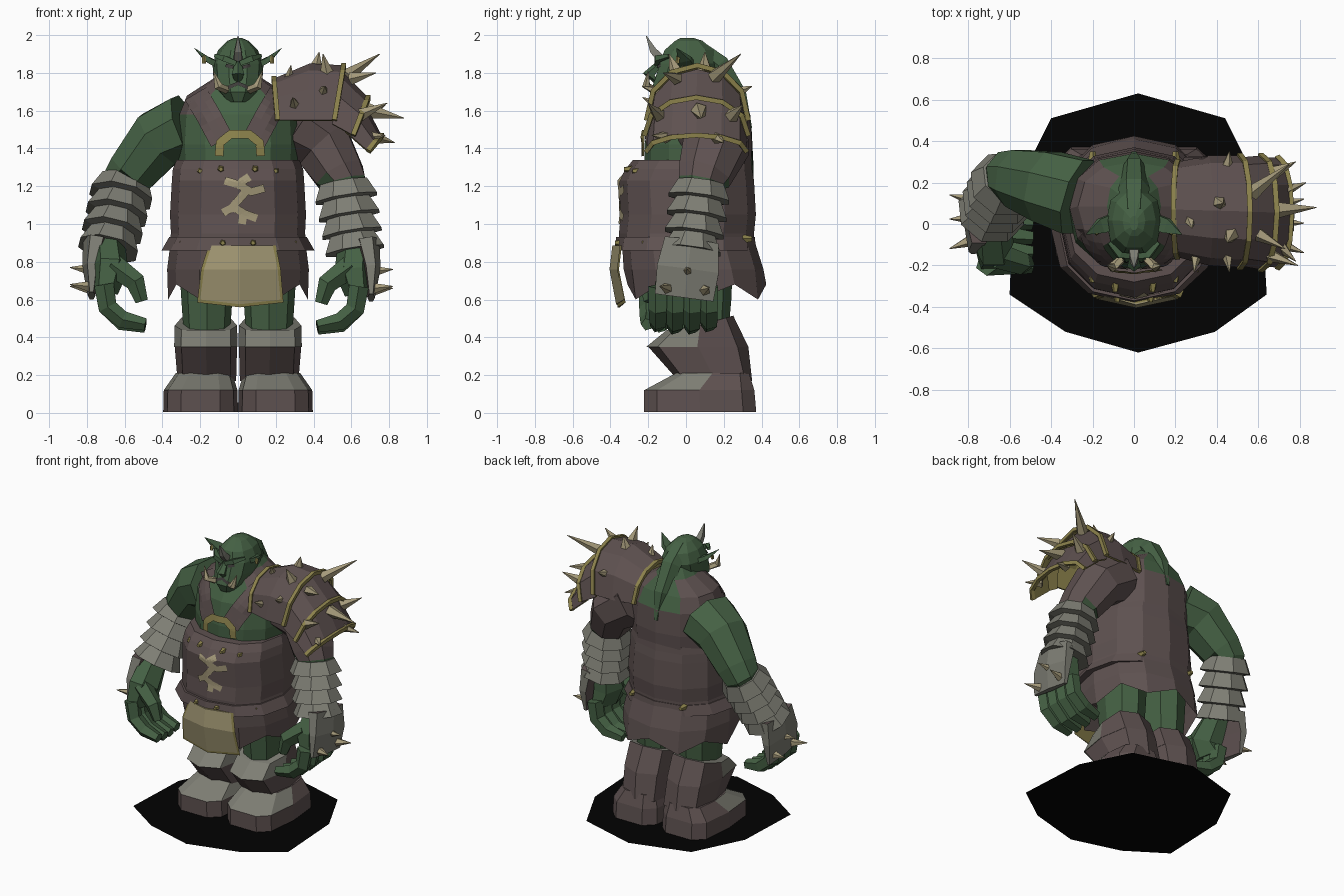
import bpy, bmesh, math
from mathutils import Vector as V
from mathutils.bvhtree import BVHTree

if "Cube" in bpy.data.objects:
    bpy.data.objects.remove(bpy.data.objects["Cube"])


def mat(name, r, g, b):
    m = bpy.data.materials.new(name)
    lin = lambda c: (c / 255 / 12.92) if c < 11 else ((c / 255 + .055) / 1.055) ** 2.4
    m.diffuse_color = (lin(r), lin(g), lin(b), 1)
    m.use_nodes = True
    m.node_tree.nodes["Principled BSDF"].inputs["Base Color"].default_value = m.diffuse_color
    return m


GREEN = mat("green skin", 69, 97, 68)
BROWN = mat("brown leather", 94, 81, 80)
GREY = mat("grey metal", 126, 126, 116)
BEIGE = mat("beige hide", 160, 150, 114)
GOLD = mat("olive gold trim", 140, 130, 76)
BONE = mat("pale bone", 165, 154, 122)
DARK = mat("dark iron", 62, 60, 58)
BLACK = mat("black base", 2, 2, 2)


def build(name, verts, faces, *mats, closed=True, rule=None):
    me = bpy.data.meshes.new(name)
    me.from_pydata([tuple(v) for v in verts], [], faces)
    for m in mats:
        me.materials.append(m)
    if closed:
        bm = bmesh.new()
        bm.from_mesh(me)
        bmesh.ops.recalc_face_normals(bm, faces=bm.faces)
        bm.to_mesh(me)
        bm.free()
    if rule:
        for p in me.polygons:
            p.material_index = rule(p.center, p.normal)
    ob = bpy.data.objects.new(name, me)
    bpy.context.collection.objects.link(ob)
    return ob


def loft(name, rings, *mats, rule=None, caps=True):
    n = len(rings[0])
    f = [(k * n + i, k * n + (i + 1) % n, (k + 1) * n + (i + 1) % n, (k + 1) * n + i)
         for k in range(len(rings) - 1) for i in range(n)]
    if caps:
        f += [tuple(range(n)), tuple(range((len(rings) - 1) * n, len(rings) * n))]
    return build(name, [p for r in rings for p in r], f, *mats, rule=rule)


def ring(z, rx, y0, y1, cx=0, n=12, e=.88, jag=0):
    # rounded horizontal outline between y0 and y1
    out = []
    for i in range(n):
        t = math.tau * i / n
        c, s = math.cos(t), math.sin(t)
        out.append(V((cx + rx * math.copysign(abs(c) ** e, c),
                      (y0 + y1) / 2 + (y1 - y0) / 2 * math.copysign(abs(s) ** e, s),
                      z + (jag if i % 2 else 0))))
    return out


def tube(name, pts, radii, *mats, n=6, ref=(0, 1, 0), rule=None):
    # radii: a number, or (along ref, across ref)
    pts = [V(p) for p in pts]
    rings = []
    for k, p in enumerate(pts):
        d = (pts[min(k + 1, len(pts) - 1)] - pts[max(k - 1, 0)]).normalized()
        u = V(ref) - d * d.dot(V(ref))
        u = u.normalized() if u.length > .05 else d.orthogonal().normalized()
        w = d.cross(u)
        r = radii[k] if isinstance(radii, list) else radii
        a, b = r if isinstance(r, tuple) else (r, r)
        rings.append([p + u * a * math.cos(math.tau * (i + .5) / n) + w * b * math.sin(math.tau * (i + .5) / n)
                      for i in range(n)])
    return loft(name, rings, *mats, rule=rule)


def spike(name, base, tip, r=.03, m=BONE):
    return tube(name, [base, tip], [r, .002], m, n=5)


def strip(name, target, path, width, m, off=.008):
    # band laid on the front of a target surface along an (x, z) path
    bvh = BVHTree.FromPolygons([v.co for v in target.data.vertices],
                               [p.vertices[:] for p in target.data.polygons])
    pts = [V(a).lerp(V(b), k / 4) for a, b in zip(path, path[1:]) for k in range(4)] + [V(path[-1])]
    verts, faces, c = [], [], 4
    for k, p in enumerate(pts):
        d = (pts[min(k + 1, len(pts) - 1)] - pts[max(k - 1, 0)]).normalized()
        for j in range(c):
            q = p + V((d.y, -d.x)) * width * (j / (c - 1) - .5)
            hit = bvh.ray_cast(V((q.x, -2, q.y)), V((0, 1, 0)))[0]
            y = hit.y if hit else (verts[-1].y + off if verts else 0)
            verts.append(V((q.x, y - off, q.y)))
    for k in range(len(pts) - 1):
        for j in range(c - 1):
            a = k * c + j
            faces.append((a, a + c, a + c + 1, a + 1))
    return build(name, verts, faces, m)


# Base disc (flat sheet)
disc = [(.02, .63), (.44, .51), (.61, .17), (.64, -.34), (.39, -.52), (.02, -.62),
        (-.33, -.52), (-.6, -.34), (-.58, .15), (-.4, .51)]
build("base_disc", [(x, y, 0) for x, y in disc], [tuple(reversed(range(10)))], BLACK, closed=False)

# Torso with vest over back and shoulder tops, and chest straps
torso = loft("torso", [ring(1.25, .31, -.22, .34), ring(1.42, .32, -.22, .35), ring(1.58, .31, -.19, .34),
                       ring(1.68, .27, -.13, .3), ring(1.77, .13, -.08, .25), ring(1.84, .07, -.04, .19)],
             GREEN, BROWN, rule=lambda c, n: int((c.y > .08 and c.z < 1.6) or (abs(c.x) > .1 and 1.6 < c.z < 1.75)))
for s in (-1, 1):
    strip("chest_strap", torso, [(s * .225, 1.69), (s * .16, 1.58), (s * .085, 1.44)], .13, BROWN, .014)
strip("chest_buckle", torso, [(-.1, 1.36), (-.095, 1.43), (-.04, 1.475), (.06, 1.475), (.115, 1.43), (.12, 1.36)],
      .045, GOLD, .03)

# Belly armour, belt flange, skirt
belly = loft("belly_armour", [ring(.86, .37, -.35, .36), ring(.95, .355, -.355, .36), ring(1.05, .36, -.345, .37),
                              ring(1.23, .35, -.355, .36), ring(1.29, .345, -.32, .35), ring(1.34, .325, -.28, .345)], BROWN)
loft("belt_flange", [ring(.86, .405, -.38, .37), ring(.93, .365, -.37, .365)], BROWN)
skirt = loft("skirt", [ring(.6, .37, -.31, .425, jag=.08), ring(.76, .375, -.33, .41), ring(.92, .355, -.34, .36)],
             BROWN, caps=False)
for s in (-1, 1):
    for x, z, y in ((.09, 1.29, -.315), (.2, 1.28, -.27), (.3, .9, -.22), (.08, .9, -.365)):
        tube("stud", [(s * x, y + .03, z), (s * x, y - .012, z)], [.022, .012], GOLD, n=5)
    tube("back_stud", [(s * .2, .3, .92), (s * .2, .35, .92)], [.025, .014], GOLD, n=5)

# Bone ornament on the belly
for p in ([(-.07, 1.23), (0, 1.21), (.06, 1.25)], [(0, 1.21), (.07, 1.17), (.14, 1.19)],
          [(.05, 1.18), (-.03, 1.09), (.03, 1.06), (.02, 1.0)], [(-.02, 1.09), (-.08, 1.06)],
          [(.02, 1.06), (.1, 1.03)]):
    strip("belly_ornament", belly, p, .042, BONE)

# Loincloth with trim behind it
for nm, g, dy, m in (("loincloth_trim", .016, 0, GOLD), ("loincloth", 0, -.008, BEIGE)):
    rows = [(.885, -.14, .185, -.37), (.76, -.18, .21, -.385), (.6, -.2, .225, -.35)]
    rr = []
    for z, a, b, y in rows:
        a, b, z = a - g, b + g, z - (g if z < .7 else 0)
        low = .025 if z < .7 else 0
        rr.append([V((a, y + .03 + dy, z)), V((.01, y + dy - .012, z - low)), V((b, y + .03 + dy, z)),
                   V((.01, y + dy, z - low))])
    loft(nm, rr, m)

# Legs and boots
for s in (-1, 1):
    cx = s * .165
    loft("thigh", [ring(.38, .12, -.07, .22, cx, 8), ring(.6, .135, -.1, .24, cx, 8), ring(.85, .15, -.12, .25, cx, 8)], GREEN)
    loft("boot_foot", [ring(.006, .198, -.23, .38, s * .198, 10, .55), ring(.12, .195, -.23, .37, s * .198, 10, .55),
                       ring(.21, .15, -.06, .34, s * .18, 10, .6)],
         BROWN, GREY, rule=lambda c, n: int(c.z > .13 and c.y < .12))
    loft("boot_shaft", [ring(.17, .155, -.04, .35, s * .165, 8, .6), ring(.35, .165, -.2, .33, s * .17, 8, .7)], BROWN)
    top = ring(.44, .165, -.1, .25, s * .17, 8, .7)
    for v in top:
        v.z += max(0, v.y) * .3
    loft("boot_cuff", [ring(.35, .168, -.21, .33, s * .17, 8, .7), top], GREY, BROWN,
         rule=lambda c, n: int(c.y > .1 and n.z < .9))


# Arms: upper arm, banded bracer, hand guard, hand
def arm(side, shoulder, mid, elbow, wrist, hand_y, sleeve, gap):
    sh, mi, el, wr = V(shoulder), V(mid), V(elbow), V(wrist)
    tube(side + "_upper_arm", [sh, mi, el.lerp(mi, .2), el, el.lerp(wr, .3)],
         [(.2, .19), (.185, .17), (.15, .14), (.13, .125), .1], sleeve, GREEN, n=8, rule=lambda c, n: int(c.z < 1.25))
    s = 1 if wr.x > 0 else -1
    path, rad = [], []
    for k in range(4):
        r = .16 - .003 * k
        path += [el.lerp(wr, k / 4), el.lerp(wr, (k + .92) / 4)]
        rad += [(r - .03, r - .025), (r + .015, r + .018)]
    tube(side + "_bracer", path, rad, GREY, n=8)
    # outer guard plate over the back of the hand
    tube(side + "_hand_guard", [wr + V((s * .06, 0, .06)), wr + V((s * .085, -.02, -.09)), wr + V((s * .085, -.04, -.24))],
         [(.165, .07), (.19, .05), (.18, .02)], GREY, BROWN, rule=lambda c, n: int(n.x * s < -.1))
    for dy, dz in ((-.13, -.19), (.07, -.2), (-.02, -.1)):
        b = wr + V((s * .1, dy, dz))
        spike(side + "_guard_spike", b, b + V((s * .1, dy * .3, .01)), .03)
    hx = wr.x
    tube(side + "_palm", [(hx, wr.y, wr.z + .05), (hx - s * .01, hand_y, wr.z - .1), (hx + s * .015, hand_y, wr.z - .22)],
         [(.09, .09), (.14, .1), (.15, .07)], GREEN, n=6)
    for k in range(4):
        y = hand_y + (k - 1.5) * gap
        d = .012 * abs(k - 1.5)
        tube(side + "_finger", [(hx + s * .02, y, wr.z - .18), (hx - s * .0, y, wr.z - .3),
                                (hx - s * .08, y, wr.z - .385 + d), (hx - s * .2, y - .01, wr.z - .41 + d)],
             [.055, .053, .049, .034], GREEN, n=5)
    tube(side + "_thumb", [(hx - s * .03, hand_y - .06, wr.z - .08), (hx - s * .15, hand_y - .1, wr.z - .17),
                           (hx - s * .18, hand_y - .1, wr.z - .27)], [.065, .055, .035], GREEN, n=5)


arm("right", (-.27, .13, 1.51), (-.42, .18, 1.45), (-.6, .23, 1.23), (-.69, .05, .86), -.09, GREEN, .07)
arm("left", (.3, .14, 1.52), (.45, .16, 1.42), (.56, .08, 1.22), (.62, .03, .85), -.01, BROWN, .09)


# Shoulder armour: three arched plates, gold inside and along the edges
def arch(xt, zt, xb, zb, y0, y1, grow=0):
    out = []
    for i in range(7):
        t = math.pi * i / 6
        s = math.sin(t) ** .9 if 0 < i < 6 else 0
        out.append(V((xb + (xt - xb) * s, (y0 + y1) / 2 - ((y1 - y0) / 2 + grow) * math.cos(t), zb + (zt - zb) * s)))
    return out


plates = [[(.19, 1.77, .21, 1.55, -.16, .3), (.38, 1.85, .36, 1.55, -.2, .33), (.56, 1.84, .51, 1.55, -.21, .33)],
          [(.54, 1.82, .5, 1.53, -.2, .32), (.69, 1.67, .61, 1.47, -.22, .33)],
          [(.66, 1.66, .57, 1.49, -.2, .32), (.76, 1.47, .69, 1.385, -.21, .32)]]
for k, rows in enumerate(plates):
    vs = [v for r in rows for v in arch(*r)]
    fs = [(a * 7 + i, a * 7 + 7 + i, a * 7 + 8 + i, a * 7 + 1 + i) for a in range(len(rows) - 1) for i in range(6)]
    ob = build("shoulder_plate", vs, fs, BROWN, GOLD, closed=False)
    mod = ob.modifiers.new("thickness", 'SOLIDIFY')
    mod.thickness, mod.offset = .015, -1
    mod.material_offset = mod.material_offset_rim = 1
    for r in ([rows[0], rows[-1]] if k == 0 else [rows[-1]]):
        tube("shoulder_trim", arch(*r), .018, GOLD, n=4, ref=(1, 0, 0))
for b, t, r in (((.57, .15, 1.78), (.75, .29, 1.9), .04), ((.6, -.05, 1.77), (.73, -.12, 1.8), .035),
                ((.68, .07, 1.6), (.88, .08, 1.56), .045), ((.63, -.14, 1.57), (.79, -.2, 1.64), .04),
                ((.66, .24, 1.57), (.78, .3, 1.63), .04), ((.7, -.1, 1.46), (.78, -.18, 1.47), .035),
                ((.72, .16, 1.46), (.83, .2, 1.43), .035), ((.41, .1, 1.82), (.43, .1, 1.91), .04),
                ((.47, -.05, 1.8), (.45, -.09, 1.9), .04), ((.27, .02, 1.77), (.28, -.02, 1.84), .03),
                ((.3, -.15, 1.63), (.29, -.23, 1.67), .03), ((.45, -.15, 1.7), (.46, -.23, 1.73), .03),
                ((.45, .28, 1.7), (.46, .35, 1.73), .03)):
    spike("shoulder_spike", b, t, r)

# Head, neck ridge and face
head = loft("head", [ring(1.645, .06, -.17, .06, n=10), ring(1.7, .11, -.195, .1, n=10), ring(1.77, .13, -.17, .15, n=10),
                     ring(1.85, .135, -.145, .175, n=10), ring(1.92, .105, -.12, .155, n=10),
                     ring(1.97, .055, -.06, .09, n=10), ring(1.985, .02, -.03, .04, n=10)], GREEN)
tube("neck_ridge", [(0, .05, 1.94), (0, .17, 1.84), (0, .27, 1.68), (0, .325, 1.5)],
     [(.05, .06), (.07, .075), (.06, .06), (.03, .02)], GREEN, n=6)
tube("forehead_horn", [(0, -.12, 1.86), (0, -.175, 1.92), (0, -.21, 1.995)], [.035, .025, .003], GREY, n=4)
tube("nose", [(0, -.14, 1.85), (0, -.195, 1.79), (0, -.16, 1.765)], [.018, .035, .02], GREEN, n=5)
strip("mouth", head, [(-.07, 1.715), (0, 1.745), (.07, 1.715)], .018, DARK)
for s in (-1, 1):
    tube("brow", [(s * .01, -.155, 1.85), (s * .07, -.15, 1.875), (s * .12, -.09, 1.89)], [.018, .022, .012], GREEN, n=4)
    strip("eye", head, [(s * .025, 1.83), (s * .065, 1.84)], .018, DARK)
    tube("ear", [(s * .1, .01, 1.84), (s * .16, -.01, 1.87), (s * .23, -.05, 1.93)], [(.055, .025), (.05, .02), .002], GREEN, n=4)
    tube("earring", [(s * .18, -.04, 1.89), (s * .18, -.045, 1.85)], .011, GOLD, n=5)
    tube("tusk", [(s * .06, -.17, 1.71), (s * .105, -.21, 1.73), (s * .13, -.2, 1.81)], [.022, .024, .002], BONE, n=5)
